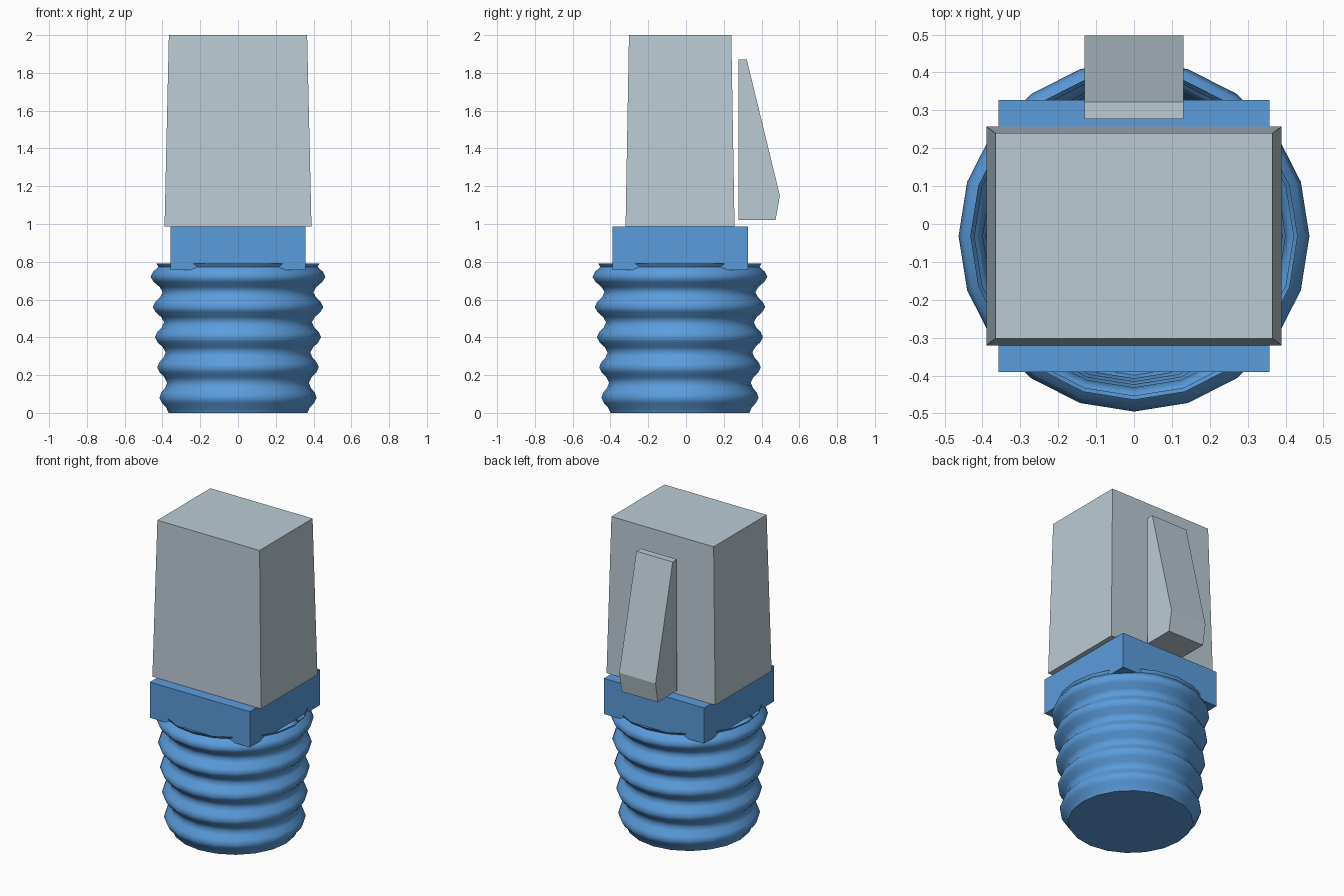
import bpy, bmesh, math

if "Cube" in bpy.data.objects:
    bpy.data.objects.remove(bpy.data.objects["Cube"])

CY = -0.032  # boot axis in y


def material(name, rgb):
    m = bpy.data.materials.new(name)
    m.diffuse_color = (*rgb, 1)
    m.use_nodes = True
    m.node_tree.nodes["Principled BSDF"].inputs["Base Color"].default_value = m.diffuse_color
    return m


BLUE = material("boot blue", (0.105, 0.335, 0.72))
CLEAR = material("plug pale grey", (0.50, 0.60, 0.66))


def loft(name, rings, mat, cap_start=True, cap_end=True):
    """Skin a list of equal-length closed rings."""
    bm = bmesh.new()
    loops = [[bm.verts.new(p) for p in ring] for ring in rings]
    n = len(loops[0])
    for a, b in zip(loops, loops[1:]):
        for i in range(n):
            j = (i + 1) % n
            bm.faces.new((a[i], a[j], b[j], b[i]))
    if cap_start:
        bm.faces.new(loops[0][::-1])
    if cap_end:
        bm.faces.new(loops[-1])
    if cap_start and cap_end:
        bmesh.ops.recalc_face_normals(bm, faces=bm.faces[:])
    me = bpy.data.meshes.new(name)
    bm.to_mesh(me)
    bm.free()
    me.materials.append(mat)
    ob = bpy.data.objects.new(name, me)
    bpy.context.collection.objects.link(ob)
    return ob


def rect(x, y0, y1, z):
    return [(-x, y0, z), (x, y0, z), (x, y1, z), (-x, y1, z)]


def circle(r, z, n=20):
    return [(r * math.sin(2 * math.pi * i / n), CY - r * math.cos(2 * math.pi * i / n), z)
            for i in range(n)]


# Ribbed, slightly tapering strain-relief boot, open at the top
rings = []
for k in range(30):
    z = 0.16 * k / 6
    ripple = 0.5 - 0.5 * math.cos(2 * math.pi * k / 6)
    rings.append(circle(0.367 + 0.05 * z + 0.06 * ripple * (0.72 + 0.28 * z / 0.72), z))
rings.append(circle(0.432, 0.79))
boot = loft("ribbed_boot", rings, BLUE, cap_end=False)
bpy.context.view_layer.objects.active = boot
boot.select_set(True)
bpy.ops.object.shade_smooth_by_angle(angle=math.radians(60))

# Square collar the boot runs into
loft("collar", [rect(0.358, -0.39, 0.327, z) for z in (0.757, 0.988)], BLUE)

# Tapered plug body
loft("plug_body", [rect(0.389, -0.32, 0.257, 0.988), rect(0.366, -0.302, 0.24, 2.0)], CLEAR)

# Latch clip: side profile (y, z) extruded across x
profile = [(0.277, 1.02), (0.474, 1.02), (0.497, 1.15), (0.322, 1.87), (0.277, 1.87)]
loft("latch_clip", [[(x, y, z) for y, z in profile] for x in (-0.13, 0.13)], CLEAR)
